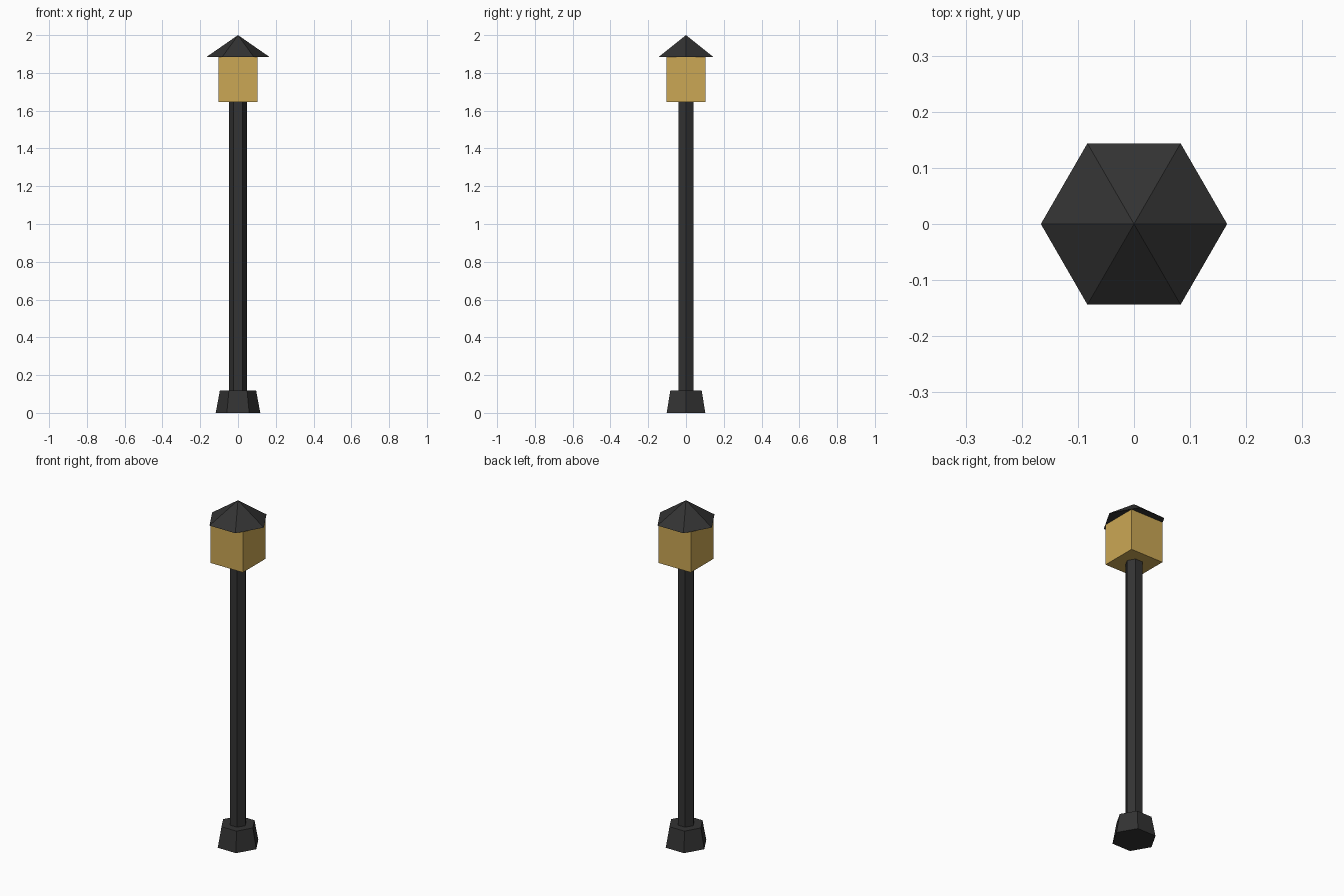
import bpy
import math

default = bpy.data.objects.get("Cube")
if default:
    bpy.data.objects.remove(default, do_unlink=True)


def make_material(name, colour):
    mat = bpy.data.materials.new(name)
    mat.use_nodes = True
    mat.diffuse_color = colour
    mat.node_tree.nodes["Principled BSDF"].inputs["Base Color"].default_value = colour
    return mat


iron = make_material("dark iron", (0.033, 0.033, 0.033, 1))
glow = make_material("warm lamp glass", (0.6, 0.39, 0.09, 1))


def finish(name, mat):
    obj = bpy.context.object
    obj.name = name
    obj.data.materials.append(mat)
    return obj


def hexagon(name, bottom, top, z0, z1, mat):
    """Six-sided tapered part with corners on the x axis."""
    bpy.ops.mesh.primitive_cone_add(
        vertices=6, radius1=bottom, radius2=top, depth=z1 - z0,
        location=(0, 0, (z0 + z1) / 2), rotation=(0, 0, math.pi / 6))
    return finish(name, mat)


# Foot, post and pointed roof
hexagon("foot", 0.118, 0.096, 0, 0.118, iron)
hexagon("post", 0.047, 0.047, 0.118, 1.647, iron)
hexagon("roof", 0.166, 0, 1.885, 2, iron)

# Square lantern box
bpy.ops.mesh.primitive_cube_add(size=1, location=(0, 0, 1.766))
lantern = finish("lantern", glow)
lantern.scale = (0.208, 0.208, 0.238)
